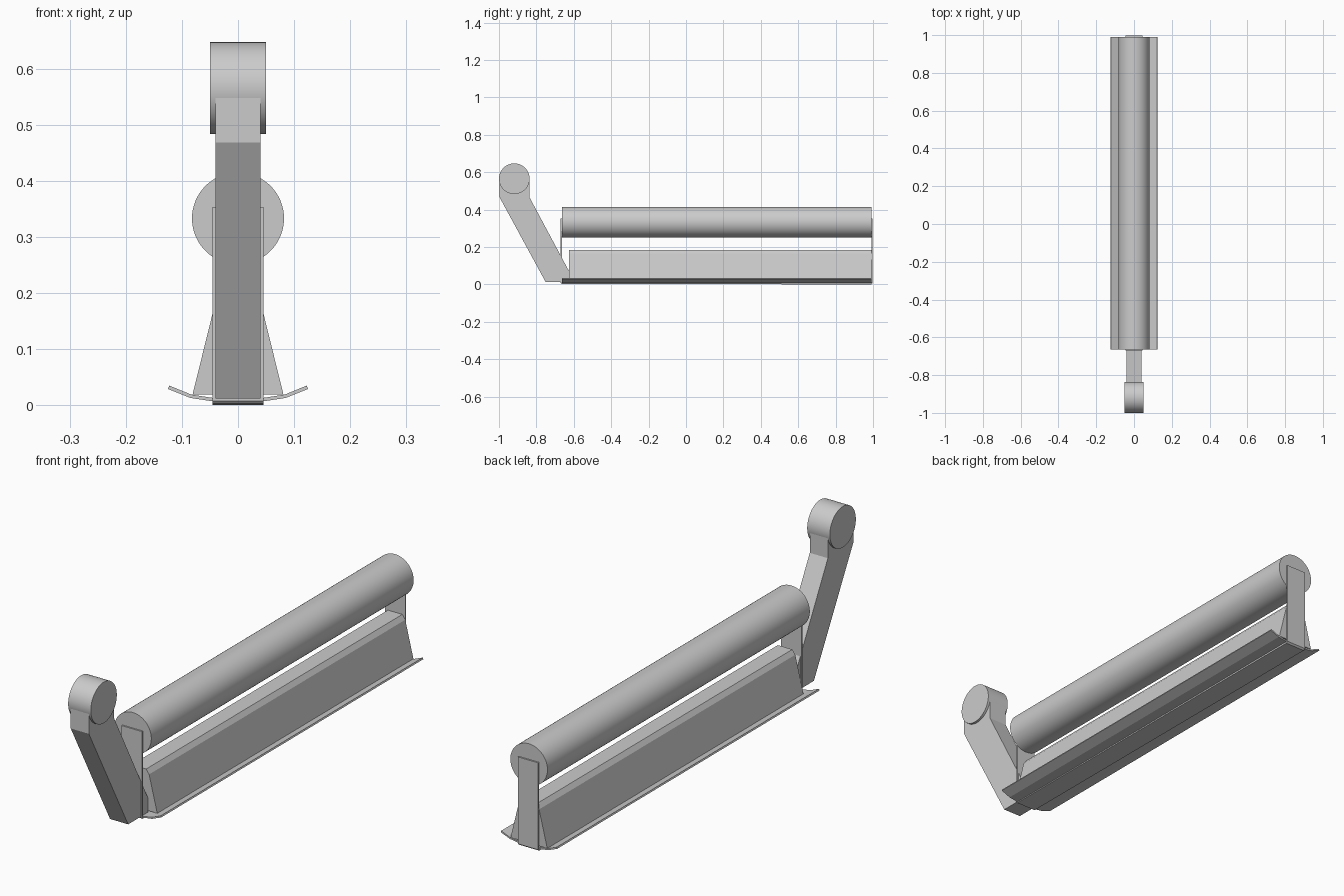
import bpy, bmesh, math

if "Cube" in bpy.data.objects:
    bpy.data.objects.remove(bpy.data.objects["Cube"])


def finish(bm, name, smooth=False):
    bmesh.ops.recalc_face_normals(bm, faces=bm.faces)
    me = bpy.data.meshes.new(name)
    bm.to_mesh(me)
    bm.free()
    ob = bpy.data.objects.new(name, me)
    bpy.context.collection.objects.link(ob)
    if smooth:
        bpy.ops.object.select_all(action='DESELECT')
        ob.select_set(True)
        bpy.context.view_layer.objects.active = ob
        bpy.ops.object.shade_smooth_by_angle(angle=math.radians(30))
    return ob


def extrude(name, pts, axis, a, b, smooth=False):
    """Extrude a closed profile along 'x' (pts are y,z) or 'y' (pts are x,z)."""
    bm = bmesh.new()

    def place(p, t):
        return (t, p[0], p[1]) if axis == 'x' else (p[0], t, p[1])
    f = bm.faces.new([bm.verts.new(place(p, a)) for p in pts])
    ext = bmesh.ops.extrude_face_region(bm, geom=[f])
    d = (b - a, 0, 0) if axis == 'x' else (0, b - a, 0)
    moved = [v for v in ext['geom'] if isinstance(v, bmesh.types.BMVert)]
    bmesh.ops.translate(bm, verts=moved, vec=d)
    return finish(bm, name, smooth)


def circle(cx, cz, r, n=64):
    return [(cx + r * math.cos(2 * math.pi * i / n),
             cz + r * math.sin(2 * math.pi * i / n)) for i in range(n)]


# long roller and the pivot drum on the arm
extrude("roller", circle(0, 0.333, 0.082), 'y', -0.664, 0.991, True)
extrude("arm_drum", circle(-0.918, 0.565, 0.082), 'x', -0.05, 0.05, True)

# bent arm
extrude("arm", [(-0.75, 0.012), (-0.625, 0.012), (-0.625, 0.07), (-0.838, 0.468),
                (-0.838, 0.56), (-0.998, 0.56), (-0.998, 0.468)], 'x', -0.04, 0.04)

# dished base plate with turned-up wings
half = [(0.125, 0.029), (0.085, 0.013), (0.045, 0.007)]
lower = half + [(0, 0.004)] + [(-x, z) for x, z in reversed(half)]
upper = [(x * 0.98, z + 0.006) for x, z in reversed(lower)]
extrude("base_plate", lower + upper, 'y', -0.664, 0.991)

# tapered body on the plate
side = [(0.081, 0.019), (0.045, 0.165), (0.032, 0.183)]
extrude("body", side + [(-x, z) for x, z in reversed(side)], 'y', -0.625, 0.991)

# thin U strap carrying the roller at both ends
t = 0.006
extrude("roller_strap", [(-0.67, 0.353), (-0.67, 0.008), (-0.665, 0.003), (0.99, 0.0),
                         (0.997, 0.006), (0.997, 0.353), (0.997 - t, 0.353),
                         (0.997 - t, 0.008), (-0.67 + t, 0.01), (-0.67 + t, 0.353)],
        'x', -0.045, 0.045)
